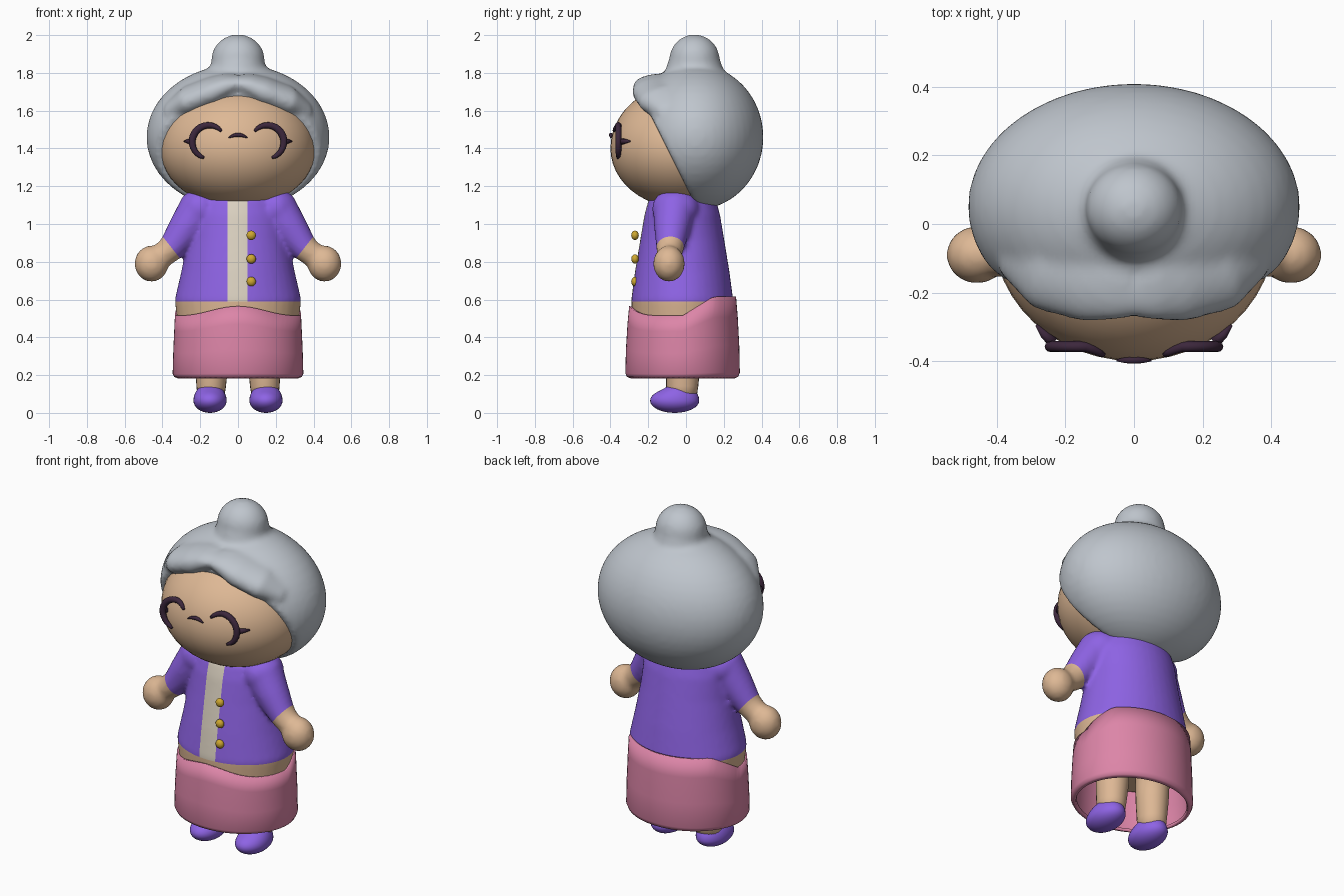
import bpy, bmesh, math
from mathutils import Vector, Matrix

cube = bpy.data.objects.get("Cube")
if cube:
    bpy.data.objects.remove(cube, do_unlink=True)


def material(name, r, g, b):
    m = bpy.data.materials.new(name)
    m.use_nodes = True
    m.diffuse_color = (r, g, b, 1)
    m.node_tree.nodes["Principled BSDF"].inputs["Base Color"].default_value = (r, g, b, 1)
    return m


SKIN = material("warm skin", .73, .48, .30)
PURPLE = material("purple cloth", .27, .125, .78)
CREAM = material("cream shirt", .72, .65, .54)
PINK = material("pink cloth", .72, .235, .39)
GREY = material("grey hair", .52, .56, .61)
GOLD = material("gold button", .62, .39, .03)
DARK = material("dark plum", .045, .02, .045)


def ball(bm, centre, radii, segs=32):
    mat = Matrix.Translation(centre) @ Matrix.Diagonal((*radii, 1))
    res = bmesh.ops.create_uvsphere(bm, u_segments=segs, v_segments=segs // 2, radius=1, matrix=mat)
    return res["verts"]


def bridge(bm, rings):
    n = len(rings[0])
    for lo, hi in zip(rings, rings[1:]):
        for k in range(n):
            bm.faces.new((lo[k], lo[(k + 1) % n], hi[(k + 1) % n], hi[k]))


def tube(bm, pts, radii, n=24):
    """Closed loft; each radius is a number or an (across, along y) pair."""
    pts = [Vector(p) for p in pts]
    rings = []
    for i, p in enumerate(pts):
        t = (pts[min(i + 1, len(pts) - 1)] - pts[max(i - 1, 0)]).normalized()
        u = t.cross(Vector((0, 1, 0))).normalized()
        v = t.cross(u)
        a, b = radii[i] if isinstance(radii[i], tuple) else (radii[i], radii[i])
        angles = [2 * math.pi * k / n for k in range(n)]
        rings.append([bm.verts.new(p + u * a * math.cos(w) + v * b * math.sin(w)) for w in angles])
    bridge(bm, rings)
    bm.faces.new(rings[0])
    bm.faces.new(rings[-1])


def finish(bm, name, *mats):
    bmesh.ops.recalc_face_normals(bm, faces=bm.faces)
    mesh = bpy.data.meshes.new(name)
    bm.to_mesh(mesh)
    bm.free()
    for m in mats:
        mesh.materials.append(m)
    mesh.shade_smooth()
    ob = bpy.data.objects.new(name, mesh)
    bpy.context.collection.objects.link(ob)
    return ob


def fuse(ob, voxel, rounds, *mats):
    """Blend overlapping volumes into one smooth skin."""
    mod = ob.modifiers.new("blend", "REMESH")
    mod.mode, mod.voxel_size = "VOXEL", voxel
    mod = ob.modifiers.new("soften", "SMOOTH")
    mod.factor, mod.iterations = .5, rounds
    graph = bpy.context.evaluated_depsgraph_get()
    mesh = bpy.data.meshes.new_from_object(ob.evaluated_get(graph))
    ob.modifiers.clear()
    ob.data = mesh
    mesh.materials.clear()
    for m in mats:
        mesh.materials.append(m)
    mesh.shade_smooth()


# Torso, sleeves and hands as one blended body
bm = bmesh.new()
torso = [(.42, .315, .262), (.6, .335, .27), (.75, .3, .25), (.92, .268, .222),
         (1.05, .255, .2), (1.13, .23, .178), (1.18, .15, .12)]
tube(bm, [(0, -.02, z) for z, _, _ in torso], [(a, b) for _, a, b in torso], 40)
for s in (-1, 1):
    tube(bm, [(s * .2, -.06, 1.08), (s * .28, -.075, .97), (s * .355, -.085, .87), (s * .43, -.09, .81)],
         [.115, .094, .072, .063])
    ball(bm, (s * .2, -.055, 1.08), (.11, .125, .11))
    ball(bm, (s * .458, -.09, .79), (.09, .084, .096))
body = finish(bm, "body")
fuse(body, .014, 6, SKIN, PURPLE, CREAM)

# Cut clean colour borders: hem, shirt strip and cuffs
cuffs = [(Vector((s * .35, -.085, .872)), Vector((s * .78, 0, -.62))) for s in (-1, 1)]
cuts = [(Vector((0, 0, .59)), Vector((0, 0, 1)))] + cuffs
cuts += [(Vector((x, 0, 0)), Vector((1, 0, 0))) for x in (-.055, .05)]
bm = bmesh.new()
bm.from_mesh(body.data)
for co, no in cuts:
    bmesh.ops.bisect_plane(bm, geom=bm.verts[:] + bm.edges[:] + bm.faces[:], plane_co=co, plane_no=no)
for f in bm.faces:
    c = f.calc_center_median()
    past_cuff = any((c - co).dot(no) > 0 for co, no in cuffs if co.x * c.x > 0)
    on_arm = abs(c.x) > .34 or (abs(c.x) > .292 and c.z > .8)
    if c.z < .59 or (past_cuff and on_arm and c.z > .66):
        f.material_index = 0
    elif -.055 < c.x < .05 and c.y < -.08:
        f.material_index = 2
    else:
        f.material_index = 1
bm.to_mesh(body.data)
bm.free()

# Hollow skirt with a wavy waist, higher at the back
bm = bmesh.new()
N = 64
rows = []
for h, rx, ry in [(0, .318, .276), (.02, .337, .295), (.07, .346, .303), (.4, .343, .3),
                  (.75, .338, .292), (1, .334, .283)]:
    row = []
    for k in range(N):
        w = 2 * math.pi * k / N
        s = math.sin(w)
        top = .515 + (min(.1, .17 * s) if s > 0 else .05 * s ** 6)
        row.append(bm.verts.new((rx * math.cos(w), -.018 + ry * s, .183 + h * (top - .183))))
    rows.append(row)
bridge(bm, rows)
skirt = finish(bm, "skirt", PINK)
mod = skirt.modifiers.new("cloth", "SOLIDIFY")
mod.thickness, mod.offset = .016, -1

# Legs and shoes
for s, side in ((-1, "right"), (1, "left")):
    bm = bmesh.new()
    tube(bm, [(s * .145, -.015, .06), (s * .142, -.02, .14), (s * .14, -.015, .25), (s * .14, -.01, .46)],
         [.068, (.078, .085), (.088, .09), .095])
    finish(bm, side + "_leg", SKIN)
    bm = bmesh.new()
    for v in ball(bm, (s * .148, -.06, .065), (.088, .13, .065)):
        if v.co.z > .065:
            v.co.z = .065 + (v.co.z - .065) * (1 + .46 * max(0, min(1, 10 * v.co.y + 1.4)))
    finish(bm, side + "_shoe", PURPLE)

# Face
FC, FX, FY, UP, DOWN = Vector((0, -.02, 1.4)), .412, .38, .34, .315
bm = bmesh.new()
for v in ball(bm, FC, (FX, FY, 1), 48):
    dz = v.co.z - FC.z
    v.co.z = FC.z + dz * (UP if dz > 0 else DOWN)
finish(bm, "face", SKIN)


def face_y(x, z):
    dz = z - FC.z
    q = 1 - (x / FX) ** 2 - (dz / (UP if dz > 0 else DOWN)) ** 2
    return FC.y - FY * math.sqrt(max(q, 0))


# Hair: clipped cap, swept fringe and bun blended together
bm = bmesh.new()
ball(bm, (0, .05, 1.46), (.485, .36, .385), 48)
bmesh.ops.bisect_plane(bm, geom=bm.verts[:] + bm.edges[:] + bm.faces[:], clear_outer=True,
                       plane_co=(0, -.2, 1.6), plane_no=(0, -.89, -.445))
bmesh.ops.holes_fill(bm, edges=[e for e in bm.edges if e.is_boundary])
for s in (-1, 1):
    fringe = [(0, -.13, 1.742), (s * .06, -.13, 1.73), (s * .13, -.13, 1.7),
              (s * .25, -.11, 1.655), (s * .34, -.05, 1.605)]
    tube(bm, fringe, [(.055, .142), (.068, .152), (.082, .158), (.082, .145), (.055, .11)])
tube(bm, [(0, .045, 1.76), (0, .045, 1.82), (0, .045, 1.86)], [.17, .152, .14])
ball(bm, (0, .045, 1.87), (.142, .134, .134))
hair = finish(bm, "hair")
fuse(hair, .016, 8, GREY)

# Smiling eyes with an outer lash
bm = bmesh.new()
for s in (-1, 1):
    pts, radii = [], []
    for i in range(17):
        w = math.radians(-73 + 212 * i / 16)
        x, z = .155 + .088 * math.cos(w), 1.435 + .088 * math.sin(w)
        pts.append((s * x, min(-.358, face_y(x, z) - .006), z))
        r = .007 + .012 * math.sin(math.pi * i / 16) ** .6
        radii.append((r, min(r, .016)))
    tube(bm, pts, radii, 12)
    tube(bm, [(s * .235, -.345, 1.435), (s * .262, -.322, 1.438), (s * .285, -.295, 1.438)],
         [.018, .013, .004], 10)
finish(bm, "eyes", DARK)

# Small curved nose
bm = bmesh.new()
arc = [(x * .0125, 1.472 - .001 * x * x) for x in range(-4, 5)]
tube(bm, [(x, face_y(x, z) - .006, z) for x, z in arc],
     [.003 + .008 * math.sin(math.pi * i / 8) for i in range(9)], 10)
finish(bm, "nose", DARK)

# Buttons
for i, z in enumerate((.695, .815, .94)):
    bm = bmesh.new()
    ball(bm, (.07, -.27, z), (.025, .02, .025), 16)
    finish(bm, f"button_{i + 1}", GOLD)
